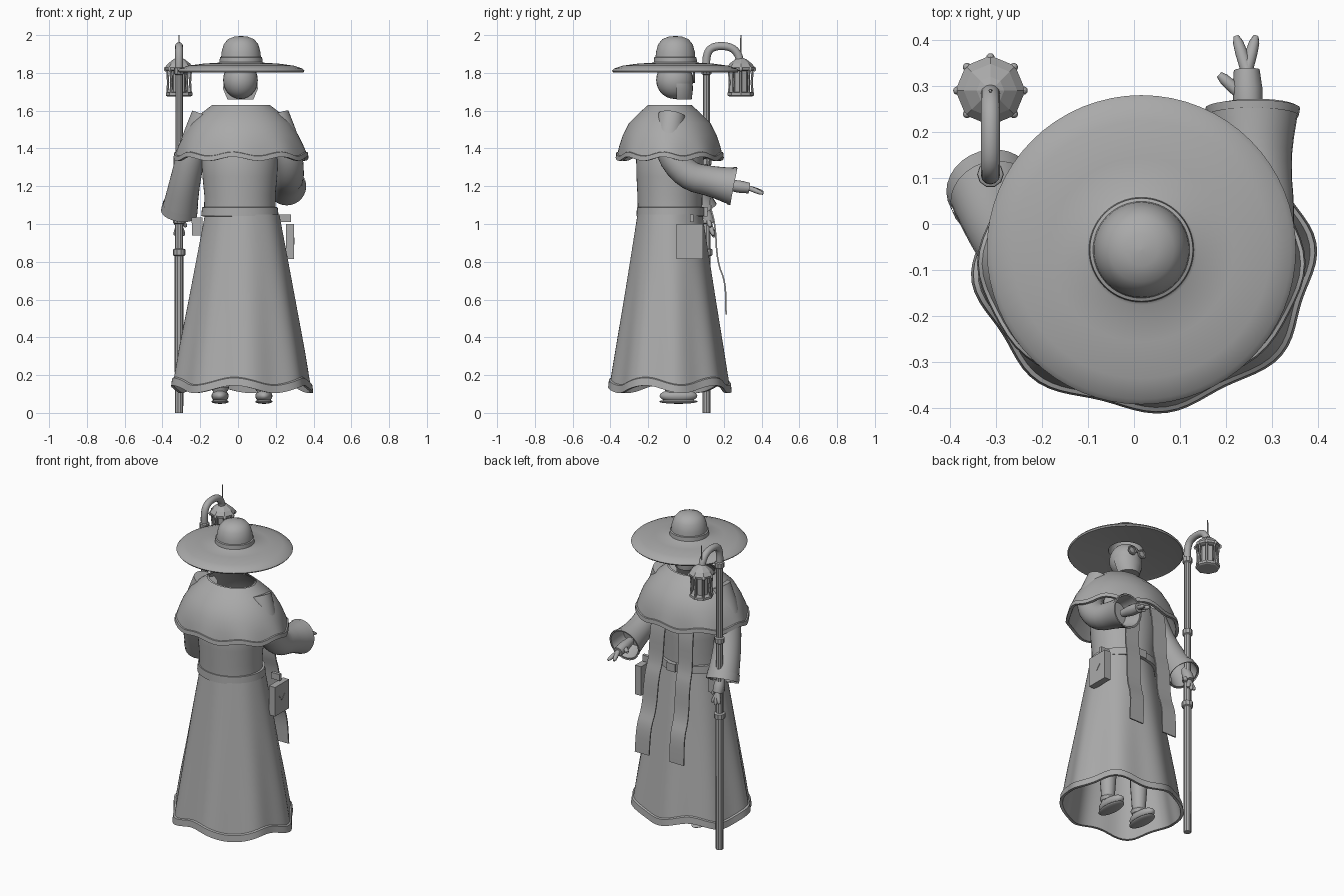
import bpy, bmesh
from math import sin, cos, pi, tau, radians
from mathutils import Vector, Quaternion

cube = bpy.data.objects.get("Cube")
if cube:
    bpy.data.objects.remove(cube, do_unlink=True)

grey = bpy.data.materials.new("plain_grey")
grey.use_nodes = True
grey.diffuse_color = (0.4, 0.4, 0.4, 1)
grey.node_tree.nodes["Principled BSDF"].inputs["Base Color"].default_value = (0.4, 0.4, 0.4, 1)


def finish(name, bm, angle=35):
    bmesh.ops.recalc_face_normals(bm, faces=bm.faces)
    mesh = bpy.data.meshes.new(name)
    bm.to_mesh(mesh)
    bm.free()
    mesh.materials.append(grey)
    ob = bpy.data.objects.new(name, mesh)
    bpy.context.collection.objects.link(ob)
    bpy.ops.object.select_all(action="DESELECT")
    ob.select_set(True)
    bpy.context.view_layer.objects.active = ob
    bpy.ops.object.shade_smooth_by_angle(angle=radians(angle))


def loft(name, rings, caps=True, angle=35):
    """Skin a list of closed rings of points."""
    bm = bmesh.new()
    rows = [[bm.verts.new(p) for p in ring] for ring in rings]
    n = len(rows[0])
    for a, b in zip(rows, rows[1:]):
        for i in range(n):
            j = (i + 1) % n
            bm.faces.new((a[i], a[j], b[j], b[i]))
    if caps:
        bm.faces.new(rows[0])
        bm.faces.new(rows[-1])
    finish(name, bm, angle)


def lathe(name, profile, cx, cy, n=48, caps=True, wave=None, angle=35):
    """Profile rows are (rx, ry, z); wave(angle, row) gives a scale and a lift."""
    rings = []
    for k, (rx, ry, z) in enumerate(profile):
        ring = []
        for i in range(n):
            a = tau * i / n
            s, lift = wave(a, k) if wave else (1, 0)
            ring.append((cx + rx * s * cos(a), cy + ry * s * sin(a), z + lift))
        rings.append(ring)
    loft(name, rings, caps, angle)


def round_lathe(name, profile, cx, cy, n=48, angle=35):
    lathe(name, [(r, r, z) for r, z in profile], cx, cy, n, angle=angle)


def soften(path, times):
    """Corner-cut a path of (x, y, z, radius) points."""
    pts = [Vector(p) for p in path]
    for _ in range(times):
        mid = [q for a, b in zip(pts, pts[1:]) for q in (a.lerp(b, .25), a.lerp(b, .75))]
        pts = [pts[0]] + mid[1:-1] + [pts[-1]]
    return pts


def tube(name, path, n=12, smooth=0, hollow=False, caps=True):
    """Round tube along a path; hollow sinks a cup into its far end."""
    pts = soften(path, smooth)
    frames, prev, quat = [], None, None
    for i, p in enumerate(pts):
        t = (pts[min(i + 1, len(pts) - 1)].xyz - pts[max(i - 1, 0)].xyz).normalized()
        quat = prev.rotation_difference(t) @ quat if prev else t.to_track_quat("Z", "Y")
        prev = t
        frames.append((p.xyz, quat.copy(), p.w))
    if hollow:
        (c, q, r), (c2, q2, r2) = frames[-1], frames[-3]
        frames += [(c, q, r * .92), (c2, q2, r2 * .85)]
    rings = [[c + q @ Vector((r * cos(tau * i / n), r * sin(tau * i / n), 0)) for i in range(n)]
             for c, q, r in frames]
    loft(name, rings, caps, 40)


def ball(name, centre, size):
    bm = bmesh.new()
    bmesh.ops.create_uvsphere(bm, u_segments=24, v_segments=14, radius=1)
    for v in bm.verts:
        v.co = Vector(centre) + v.co * Vector(size)
    finish(name, bm)


def box(name, centre, size, tilt=0):
    bm = bmesh.new()
    bmesh.ops.create_cube(bm, size=1)
    turn = Quaternion((1, 0, 0), tilt)
    for v in bm.verts:
        v.co = Vector(centre) + turn @ (v.co * Vector(size))
    finish(name, bm)


# Hat: dome with band, and a drooping hollow brim
HX, HY = .016, -.056
round_lathe("hat", [(.001, 1.995), (.035, 1.992), (.07, 1.978), (.092, 1.95), (.103, 1.91), (.105, 1.885),
    (.112, 1.882), (.114, 1.858), (.12, 1.854), (.2, 1.849), (.28, 1.838), (.325, 1.823), (.336, 1.811),
    (.33, 1.803), (.28, 1.812), (.1, 1.828), (.094, 1.88), (.07, 1.95), (.001, 1.97)], HX, HY, 64)

# Head, jaw mask and spectacles
ball("head", (.013, -.06, 1.762), (.092, .098, .1))
loft("jaw_mask", [[(.013 + rx * cos(pi * i / 12), -.05 + ry * sin(pi * i / 12), z) for i in range(13)]
    for rx, ry, z in ((.09, .085, 1.745), (.092, .087, 1.715), (.068, .08, 1.658))])
for side in (-1, 1):
    x = .013 + side * .037
    ring = [(x + .024 * cos(tau * i / 20), .042, 1.775 + .024 * sin(tau * i / 20), .006) for i in range(21)]
    tube("spectacle_rim", ring, 8)
    ball("spectacle_lens", (x, .04, 1.775), (.022, .006, .022))
box("spectacle_bridge", (.013, .043, 1.778), (.03, .008, .008))


# Cape: open collar, wavy banded hem, inner wall
def cape_wave(a, k):
    w = (0, 0, 0, .1, .4, 1, 1, 1, 1, .4, 0, 0)[k]
    return 1 + .012 * w * cos(8 * a), .011 * w * cos(8 * a + 1)


lathe("shoulder_cape", [(.153, .115, 1.63), (.205, .16, 1.59), (.262, .215, 1.535), (.303, .248, 1.47),
    (.328, .265, 1.415), (.342, .273, 1.372), (.35, .28, 1.37), (.353, .283, 1.345), (.335, .265, 1.345),
    (.305, .243, 1.42), (.25, .2, 1.53), (.14, .102, 1.628)], .016, -.086, 64, False, cape_wave)

# Torso and belt
lathe("torso", [(.15, .13, 1.5), (.205, .18, 1.4), (.198, .177, 1.25), (.188, .172, 1.15), (.19, .17, 1.05)],
    .01, -.085)
lathe("belt", [(.19, .17, 1.09), (.2, .18, 1.088), (.205, .182, 1.042), (.19, .17, 1.04)], .01, -.08)
box("belt_buckle", (.03, .1, 1.065), (.06, .025, .05))


# Skirt: eight soft pleats, banded hem, inner wall
def skirt_wave(a, k):
    w = (0, .3, .6, .9, 1, 1, 1, 1, .9, .3)[k]
    return 1 + .03 * w * cos(8 * (a - .12)), .02 * w ** 3 * cos(5 * (a + 1.69))


lathe("robe_skirt", [(.197, .172, 1.05), (.243, .21, .8), (.282, .243, .58), (.325, .28, .34), (.352, .306, .17),
    (.362, .315, .165), (.367, .319, .125), (.35, .302, .125), (.31, .265, .34), (.185, .16, 1.04)],
    .022, -.085, 96, False, skirt_wave)

# Legs and shoes
for side in (-1, 1):
    x = .021 + side * .116
    tube("leg", [(x, -.07, .6, .055), (x, -.07, .3, .05), (x, -.07, .1, .036)], 16)
    tube("ankle_cuff", [(x, -.07, .15, .04), (x, -.07, .135, .048), (x, -.07, .115, .04)], 16)
    ball("shoe", (x, -.04, .09), (.045, .1, .036))
    ball("sole", (x, -.04, .06), (.046, .102, .012))

# Sleeves with flared hollow cuffs and open hem bands
tube("left_sleeve", [(.2, -.075, 1.575, .072), (.262, -.1, 1.4, .078), (.275, .0, 1.255, .076),
    (.26, .14, 1.225, .08), (.258, .25, 1.2, .1)], 28, 2, True)
tube("left_cuff_hem", [(.258, .235, 1.203, .1), (.258, .252, 1.2, .103)], 28, caps=False)
tube("right_sleeve", [(-.175, -.075, 1.575, .072), (-.24, -.08, 1.4, .076), (-.282, -.015, 1.22, .08),
    (-.31, .075, 1.065, .094)], 28, 2, True)
tube("right_cuff_hem", [(-.305, .055, 1.1, .094), (-.312, .078, 1.06, .097)], 28, caps=False)


# Hands: palm, long fingers and a thumb
def hand(side, wrist, palm, tips, thumb):
    wrist, palm = Vector(wrist), Vector(palm)
    tube(side + "_palm", [(*wrist, .024), (*wrist.lerp(palm, .6), .034), (*palm, .028)], 12, 1)
    for i, tip in enumerate(tips):
        root = palm.lerp(Vector(tip), -.2)
        tube(f"{side}_finger_{i}", [(*root, .014), (*root.lerp(Vector(tip), .8), .013), (*tip, .006)], 10, 1)
    root = wrist.lerp(palm, .5)
    tube(side + "_thumb", [(*root, .013), (*root.lerp(Vector(thumb), .8), .013), (*thumb, .007)], 10, 1)


hand("left", (.25, .2, 1.21), (.245, .335, 1.19), [(.222, .408, 1.168), (.265, .408, 1.16)], (.185, .325, 1.2))
hand("right", (-.31, .09, 1.09), (-.312, .125, 1.0), [(-.335, .145, .94), (-.31, .15, .93), (-.285, .145, .94)],
    (-.275, .13, .985))

# Staff with rings and crook
SX, SY = -.312, .108
round_lathe("staff", [(.022, 0), (.024, .5), (.024, .83), (.033, .835), (.033, .865), (.022, .87), (.022, 1.0),
    (.031, 1.005), (.031, 1.03), (.021, 1.035), (.021, 1.31), (.029, 1.315), (.029, 1.345), (.02, 1.35),
    (.02, 1.79), (.028, 1.795), (.028, 1.825), (.02, 1.83)], SX, SY, 10)
crook = [(.108, 1.81), (.106, 1.88), (.125, 1.93), (.18, 1.945), (.245, 1.935), (.28, 1.895), (.285, 1.85)]
tube("staff_crook", [(SX, y, z, .021) for y, z in crook], 12, 2)

# Lantern: faceted cap, spike, cage posts, glass and base
LY = .29
round_lathe("lantern_cap", [(.06, 1.81), (.074, 1.815), (.076, 1.828), (.058, 1.85), (.03, 1.872), (.012, 1.88)],
    SX, LY, 8, 10)
round_lathe("lantern_spike", [(.005, 1.87), (.003, 2.0)], SX, LY, 6)
round_lathe("lantern_glass", [(.042, 1.695), (.042, 1.815)], SX, LY, 8, 10)
round_lathe("lantern_base", [(.06, 1.675), (.07, 1.68), (.07, 1.695), (.06, 1.7)], SX, LY, 8, 10)
for i in range(8):
    cx, cy = cos(tau * i / 8), sin(tau * i / 8)
    tube("lantern_post", [(SX + r * cx, LY + r * cy, z, .007) for r, z in ((.062, 1.69), (.058, 1.75), (.063, 1.82))], 6)
    ball("lantern_bead", (SX + .072 * cx, LY + .072 * cy, 1.82), (.009, .009, .012))

# Hanging ribbons, folding slightly on the way down
fall = [(.1, 1.4), (.125, 1.28), (.125, 1.1), (.155, 1.0), (.165, .8), (.21, .69), (.212, .52)]
for x0, x1 in ((.105, .16), (-.085, -.085)):
    line = soften([(x0 + (x1 - x0) * i / 6, y, z, 0) for i, (y, z) in enumerate(fall)], 2)
    rings = [[(p.x + sx * .05, p.y + sy * .004, p.z) for sx, sy in ((-1, -1), (1, -1), (1, 1), (-1, 1))] for p in line]
    loft("ribbon", rings)

# Book with strap and cover mark, and a belt pouch
box("book_cover", (.275, .02, .907), (.042, .14, .185))
box("book_strap", (.25, .03, 1.03), (.06, .02, .04))
for y, tilt in ((.008, .7), (.032, -.7)):
    box("book_mark", (.297, y, .91), (.004, .006, .045), tilt)
box("belt_pouch", (-.215, .0, .987), (.055, .08, .095))
box("belt_pouch_flap", (-.217, .0, 1.02), (.06, .086, .03))
